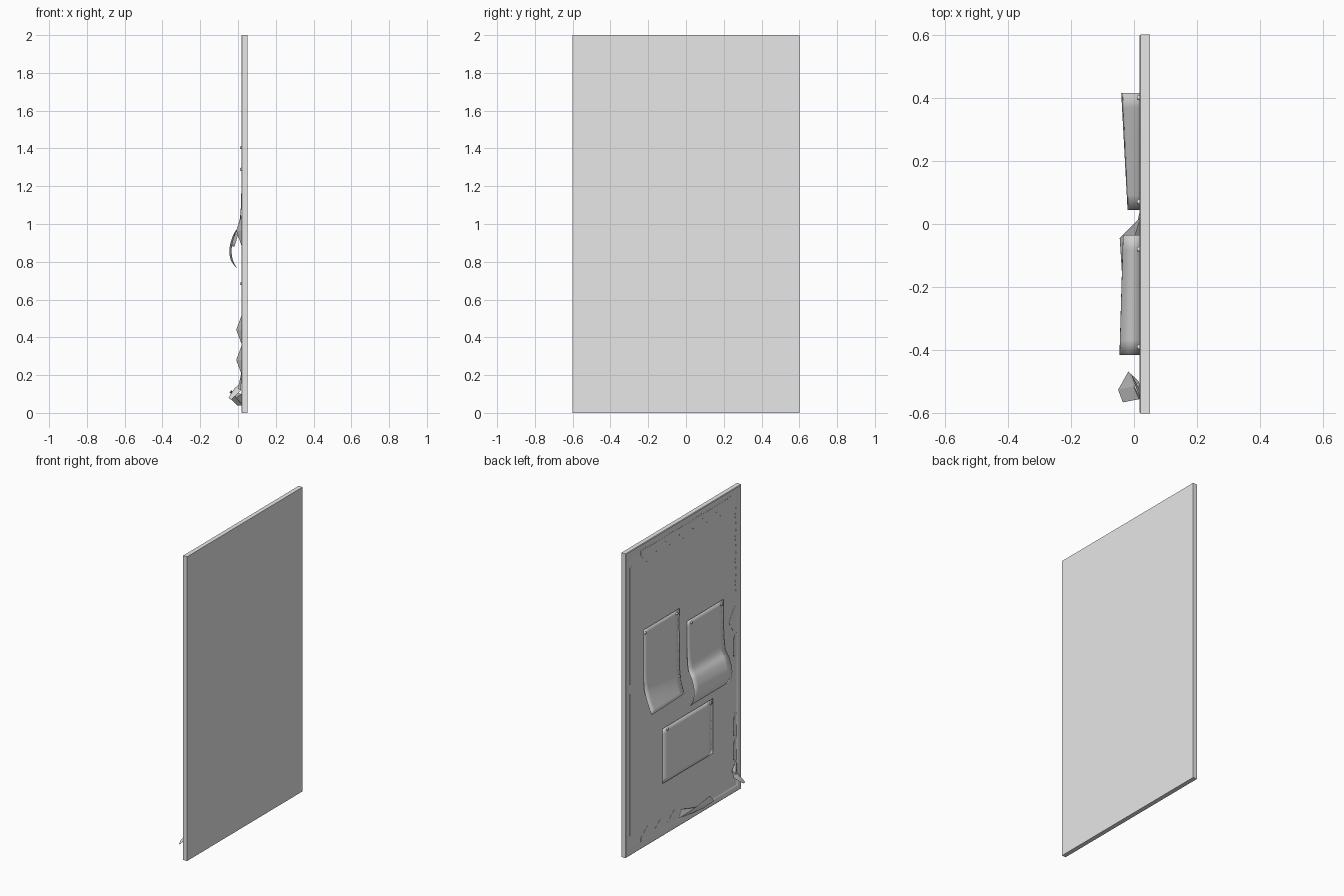
import bpy
import bmesh
from math import radians
from mathutils import Vector, Matrix

cube = bpy.data.objects.get("Cube")
if cube:
    bpy.data.objects.remove(cube)

grey = bpy.data.materials.new("plain_grey")
grey.use_nodes = True
grey.diffuse_color = (0.8, 0.8, 0.8, 1)
grey.node_tree.nodes["Principled BSDF"].inputs["Base Color"].default_value = (0.8, 0.8, 0.8, 1)

PAPER_X = 0.018
STRIP_X = 0.021
HALF = 0.6
TOP = 2.0


def finish(name, bm, smooth=True, thickness=0, fix_normals=True):
    if fix_normals:
        bmesh.ops.recalc_face_normals(bm, faces=bm.faces)
    mesh = bpy.data.meshes.new(name)
    bm.to_mesh(mesh)
    bm.free()
    mesh.materials.append(grey)
    obj = bpy.data.objects.new(name, mesh)
    bpy.context.collection.objects.link(obj)
    if thickness:
        mod = obj.modifiers.new("paper_thickness", 'SOLIDIFY')
        mod.thickness = thickness
        mod.offset = 0
    if smooth:
        bpy.ops.object.select_all(action='DESELECT')
        obj.select_set(True)
        bpy.context.view_layer.objects.active = obj
        bpy.ops.object.shade_smooth_by_angle(angle=radians(35))
    return obj


def smooth_path(points, steps=4):
    """Catmull-Rom curve through the given points."""
    pts = [Vector(p) for p in points]
    pts = [pts[0]] + pts + [pts[-1]]
    out = []
    for a, b, c, d in zip(pts, pts[1:], pts[2:], pts[3:]):
        for i in range(steps):
            t = i / steps
            out.append(0.5 * (2 * b + (c - a) * t + (2 * a - 5 * b + 4 * c - d) * t**2
                              + (3 * b - a - 3 * c + d) * t**3))
    return out + [pts[-1]]


def sheet(name, y_left, y_right, left, right, columns=8):
    """Paper lofted between two side curves of (x, z) points."""
    bm = bmesh.new()
    rows = []
    for a, b in zip(smooth_path(left), smooth_path(right)):
        row = []
        for i in range(columns + 1):
            t = i / columns
            p = a.lerp(b, t)
            row.append(bm.verts.new((p.x, y_left + (y_right - y_left) * t, p.y)))
        rows.append(row)
    for r, s in zip(rows, rows[1:]):
        for i in range(columns):
            bm.faces.new((r[i], r[i + 1], s[i + 1], s[i]))
    return finish(name, bm, thickness=0.001)


def zigzag(name, place, start, end, teeth, near=0.045, low=0.07, high=0.125, lifts=()):
    """Border strip with a toothed inner edge; place maps (along, inward) to (y, z)."""
    bm = bmesh.new()
    outer, inner = [], []
    for i in range(2 * teeth + 1):
        u = start + (end - start) * i / (2 * teeth)
        tip = i % 2
        x = STRIP_X - (0.03 if tip and i // 2 in lifts else 0)
        outer.append(bm.verts.new((STRIP_X, *place(u, near))))
        inner.append(bm.verts.new((x, *place(u, high if tip else low))))
    for i in range(2 * teeth):
        bm.faces.new((outer[i], outer[i + 1], inner[i + 1], inner[i]))
    return finish(name, bm, smooth=False, thickness=0.001)


def scrap(name, points):
    """Torn, creased paper fan around its first point."""
    bm = bmesh.new()
    v = [bm.verts.new(p) for p in points]
    for a, b in zip(v[1:], v[2:]):
        bm.faces.new((v[0], a, b))
    return finish(name, bm, smooth=False, thickness=0.001)


def pin(name, y, z):
    bm = bmesh.new()
    bmesh.ops.create_cone(bm, cap_ends=True, segments=10, radius1=0.009, radius2=0.006,
                          depth=0.008, matrix=Matrix.Translation((PAPER_X - 0.004, y, z))
                          @ Matrix.Rotation(radians(-90), 4, 'Y'))
    return finish(name, bm)


# Board: flat back, rounded frame moulding and a recessed panel
bm = bmesh.new()
profile = [(0, 0.05), (0, 0.021), (0.004, 0.0175), (0.018, 0.0175),
           (0.03, 0.0195), (0.039, 0.0235), (0.043, 0.028)]
rings = []
for inset, x in profile:
    w = HALF - inset
    rings.append([bm.verts.new((x, y, z)) for y, z in
                  ((-w, inset), (w, inset), (w, TOP - inset), (-w, TOP - inset))])
for r, s in zip(rings, rings[1:]):
    for i in range(4):
        j = (i + 1) % 4
        bm.faces.new((r[i], r[j], s[j], s[i]))
bm.faces.new(rings[0])
rim = rings[-1]
bm.faces.new(rim)
finish("board_and_frame", bm)

# Panel surface just behind the papers
bm = bmesh.new()
w = HALF - 0.04
bm.faces.new([bm.verts.new((0.024, y, z)) for y, z in
              ((-w, 0.04), (-w, TOP - 0.04), (w, TOP - 0.04), (w, 0.04))])
finish("panel", bm, smooth=False, fix_normals=False)

# Toothed paper border
def on_left(u, v):
    return HALF - v, u


def on_right(u, v):
    return v - HALF, u


def on_top(u, v):
    return u, TOP - v


def on_bottom(u, v):
    return u, v


zigzag("border_top", on_top, 0.44, -0.46, 7, low=0.075, high=0.135)
zigzag("border_left_upper", on_left, 1.89, 1.12, 5)
zigzag("border_left_lower", on_left, 1.06, 0.13, 6)
zigzag("border_right_upper", on_right, 1.89, 1.3, 4, low=0.05, high=0.06)
zigzag("border_right_middle", on_right, 1.22, 0.88, 2, lifts=(1,))
zigzag("border_right_lower", on_right, 0.52, 0.2, 2, lifts=(0, 1))
zigzag("border_bottom", on_bottom, 0.44, 0.02, 3)

# Torn border ends hanging off the board
scrap("torn_corner_strip", [(0.0, -0.515, 0.13), (0.018, -0.55, 0.21), (0.016, -0.5, 0.16),
                            (-0.018, -0.468, 0.13), (-0.05, -0.525, 0.08),
                            (-0.035, -0.565, 0.07), (0.016, -0.555, 0.12),
                            (0.018, -0.55, 0.21)])
scrap("torn_bottom_strip", [(-0.01, -0.08, 0.08), (0.02, 0.045, 0.05), (0.02, 0.02, 0.1),
                            (-0.045, -0.045, 0.11), (-0.035, -0.2, 0.12),
                            (-0.035, -0.24, 0.07), (-0.005, -0.17, 0.04),
                            (0.02, -0.04, 0.04), (0.02, 0.045, 0.05)])

# Pinned notes
sheet("flared_note", 0.415, 0.045,
      [(PAPER_X, 1.43), (PAPER_X, 1.25), (0.016, 1.07), (0.0, 0.99), (-0.04, 0.885)],
      [(PAPER_X, 1.43), (PAPER_X, 1.25), (0.016, 1.05), (0.004, 0.96), (-0.02, 0.88)])
sheet("curled_note", -0.035, -0.415,
      [(PAPER_X, 1.315), (0.017, 1.12), (0.008, 1.0), (-0.018, 0.94),
       (-0.034, 0.87), (-0.028, 0.81), (-0.005, 0.765)],
      [(PAPER_X, 1.315), (0.017, 1.12), (0.005, 1.0), (-0.026, 0.94),
       (-0.045, 0.87), (-0.038, 0.81), (-0.01, 0.77)])
sheet("flat_note", 0.22, -0.305,
      [(PAPER_X, 0.705), (PAPER_X, 0.5), (PAPER_X, 0.345)],
      [(PAPER_X, 0.705), (PAPER_X, 0.5), (PAPER_X, 0.345)])

pins = [(0.4, 1.405), (0.07, 1.405), (-0.08, 1.29), (-0.39, 1.29), (0.17, 0.685), (-0.28, 0.685)]
for n, (y, z) in enumerate(pins, 1):
    pin(f"pin_{n}", y, z)
